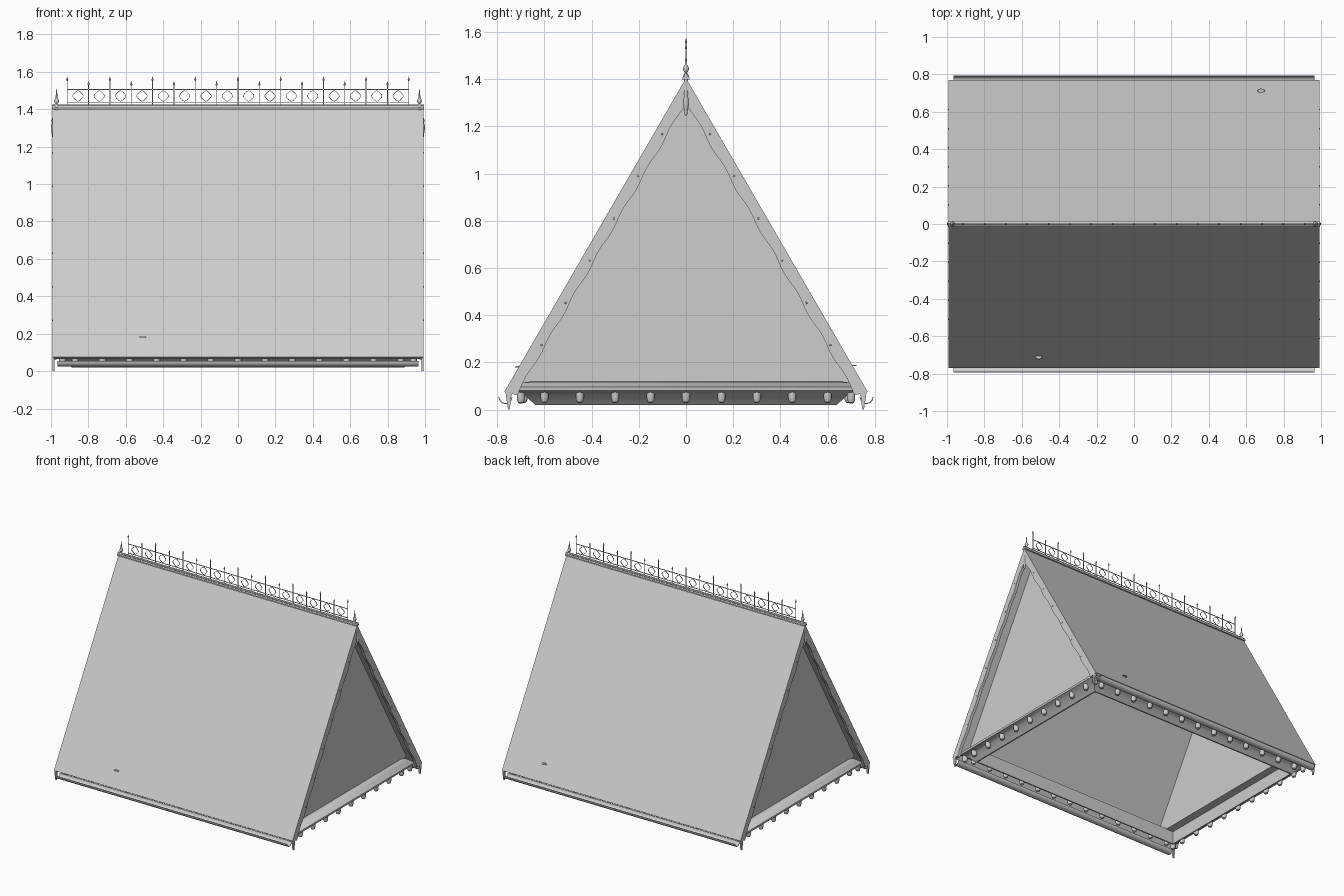
import bpy, bmesh, math
from mathutils import Vector, Matrix

if "Cube" in bpy.data.objects:
    bpy.data.objects.remove(bpy.data.objects["Cube"])

grey = bpy.data.materials.new("light_grey")
grey.diffuse_color = (0.61, 0.61, 0.61, 1)
grey.use_nodes = True
grey.node_tree.nodes["Principled BSDF"].inputs["Base Color"].default_value = grey.diffuse_color


def finish(bm, name, smooth=False):
    bmesh.ops.recalc_face_normals(bm, faces=bm.faces)
    me = bpy.data.meshes.new(name)
    bm.to_mesh(me)
    bm.free()
    me.materials.append(grey)
    ob = bpy.data.objects.new(name, me)
    bpy.context.collection.objects.link(ob)
    if smooth:
        bpy.ops.object.select_all(action='DESELECT')
        ob.select_set(True)
        bpy.context.view_layer.objects.active = ob
        bpy.ops.object.shade_smooth_by_angle(angle=math.radians(40))
    return ob


def add_prism(bm, pts, x0, x1):
    """Extrude a (y, z) outline along x."""
    a = [bm.verts.new((x0, y, z)) for y, z in pts]
    b = [bm.verts.new((x1, y, z)) for y, z in pts]
    bm.faces.new(a)
    bm.faces.new(b[::-1])
    for i in range(len(pts)):
        j = (i + 1) % len(pts)
        bm.faces.new((a[i], b[i], b[j], a[j]))


def add_box(bm, c, s):
    m = Matrix.Translation(c) @ Matrix.Diagonal((*s, 1))
    bmesh.ops.create_cube(bm, size=1, matrix=m)


def add_lathe(bm, profile, loc, n=12):
    """Revolve (radius, z) points about a vertical axis."""
    rows = []
    for r, z in profile:
        rows.append([bm.verts.new((loc[0] + r * math.cos(math.tau * i / n),
                                   loc[1] + r * math.sin(math.tau * i / n), loc[2] + z)) for i in range(n)])
    for a, b in zip(rows, rows[1:]):
        for i in range(n):
            j = (i + 1) % n
            bm.faces.new((a[i], a[j], b[j], b[i]))
    bm.faces.new(rows[0][::-1])
    bm.faces.new(rows[-1])


# Roof: both slopes as one folded slab
bm = bmesh.new()
add_prism(bm, [(0, 1.405), (0.77, 0.075), (0.752, 0.064), (0, 1.363), (-0.752, 0.064), (-0.77, 0.075)], -0.99, 0.99)
finish(bm, "roof_slopes")

# Recessed thick gable walls
bm = bmesh.new()
for s in (-1, 1):
    add_prism(bm, [(0, 1.37), (0.725, 0.115), (-0.725, 0.115)], s * 0.82, s * 0.895)
finish(bm, "gable_walls")

# Cornice: moulding swept round the rectangular opening
profile = [(0, 0.02), (0.01, 0.02), (0.02, 0.03), (0.045, 0.054), (0.07, 0.071), (0.088, 0.08),
           (0.09, 0.095), (0.075, 0.102), (0.06, 0.115), (0.02, 0.12), (0, 0.12)]
bm = bmesh.new()
rows = [[bm.verts.new((sx * (0.88 + o), sy * (0.63 + o), z)) for o, z in profile]
        for sx, sy in ((1, 1), (-1, 1), (-1, -1), (1, -1))]
for k in range(4):
    a, b = rows[k], rows[(k + 1) % 4]
    for i in range(len(profile)):
        j = (i + 1) % len(profile)
        bm.faces.new((a[i], a[j], b[j], b[i]))
finish(bm, "cornice", True)

# Brackets under the cornice on all four sides
bm = bmesh.new()
knob = [(0.006, 0), (0.013, 0.004), (0.016, 0.013), (0.018, 0.022), (0.018, 0.046)]
for s in (-1, 1):
    for i in range(-4, 5):
        add_lathe(bm, knob, (s * 0.938, i * 0.15, 0.028), 10)
    for i in range(-6, 7):
        add_lathe(bm, knob, (i * 0.145, s * 0.688, 0.028), 10)
    for t in (-1, 1):
        add_lathe(bm, knob, (s * 0.938, t * 0.7, 0.026), 10)
finish(bm, "cornice_brackets", True)


# Bargeboards with a gently wavy lower edge, bosses and pointed feet
def slope(t, w):
    """Point at fraction t down the slope, w below the roof edge."""
    return (0.77 * t - 0.866 * w, 1.405 - 1.33 * t - 0.5 * w)


bm = bmesh.new()
N = 60
low = []
for i in range(N + 1):
    t = 0.07 + 0.92 * i / N
    low.append(slope(t, 0.051 - 0.004 * math.cos(math.tau * (t * 7.5 - 1))))
for s in (-1, 1):
    for t in (-1, 1):
        outline = [(0, 1.405), (0.77, 0.075)] + low[::-1] + [(0, 1.305)]
        add_prism(bm, [(t * y, z) for y, z in outline], s * 0.97, s * 0.992)
        add_prism(bm, [(t * y, z) for y, z in ((0.735, 0.1), (0.765, 0.075), (0.754, 0), (0.747, 0))],
                  s * 0.98, s * 0.992)
finish(bm, "bargeboards")

bm = bmesh.new()
for s in (-1, 1):
    for t in (-1, 1):
        for k in range(1, 7):
            y = 0.102 * k
            c = Matrix.Translation((s * 0.991, t * y, 1.347 - 1.755 * y))
            bmesh.ops.create_uvsphere(bm, u_segments=8, v_segments=6, radius=0.0045, matrix=c)
finish(bm, "bargeboard_bosses", True)

# Half-round gutters on both eaves
bm = bmesh.new()
arc = []
for r, order in ((0.029, 1), (0.025, -1)):
    pts = [(0.765 + r * math.cos(math.pi * (1 + i / 10)), 0.053 + r * math.sin(math.pi * (1 + i / 10)))
           for i in range(11)]
    arc += pts[::order]
for t in (-1, 1):
    add_prism(bm, [(t * y, z) for y, z in arc], -0.965, 0.965)
finish(bm, "gutters", True)

# Ridge cap with a rounded roll above a saddle
bm = bmesh.new()
add_prism(bm, [(0, 1.42), (0.015, 1.408), (0.015, 1.398), (-0.015, 1.398), (-0.015, 1.408)], -0.995, 0.995)
add_prism(bm, [(0.009 * math.cos(math.tau * i / 10), 1.416 + 0.009 * math.sin(math.tau * i / 10))
               for i in range(10)], -0.995, 0.995)
finish(bm, "ridge_cap")

# Ridge cresting: rails, spear posts and rings
bm = bmesh.new()
for z in (1.437, 1.505):
    add_box(bm, (0, 0, z), (1.826, 0.004, 0.004))
step = 1.826 / 16
for i in range(17):
    x = -0.913 + step * i
    top = 1.575 if i % 2 == 0 else 1.55
    add_box(bm, (x, 0, (1.415 + top - 0.02) / 2), (0.004, 0.004, top - 0.02 - 1.415))
    add_lathe(bm, [(0.002, -0.024), (0.006, -0.018), (0.0005, 0)], (x, 0, top), 6)
finish(bm, "cresting_rails")

bm = bmesh.new()
for i in range(16):
    c = Vector((-0.913 + step * (i + 0.5), 0, 1.471))
    rows = []
    for k in range(16):
        a = math.tau * k / 16
        d = Vector((math.cos(a), 0, math.sin(a)))
        r = 0.026 + 0.0025 * math.cos(4 * a)
        rows.append([bm.verts.new(c + d * (r + u) + Vector((0, v, 0)))
                     for u, v in ((-0.0015, -0.002), (0.0015, -0.002), (0.0015, 0.002), (-0.0015, 0.002))])
    for k in range(16):
        a, b = rows[k], rows[(k + 1) % 16]
        for m in range(4):
            n = (m + 1) % 4
            bm.faces.new((a[m], a[n], b[n], b[m]))
finish(bm, "cresting_rings")

# Finials at the ridge ends and pendants on the gable peaks
bm = bmesh.new()
finial = [(0.008, 0), (0.012, 0.008), (0.013, 0.016), (0.009, 0.026), (0.004, 0.032), (0.009, 0.038),
          (0.013, 0.048), (0.011, 0.057), (0.005, 0.066), (0.004, 0.085), (0.0005, 0.118)]
pendant = [(0.004, 0), (0.008, 0.008), (0.006, 0.016), (0.009, 0.026), (0.013, 0.05),
           (0.011, 0.07), (0.008, 0.08), (0.01, 0.09), (0.008, 0.105)]
for s in (-1, 1):
    add_lathe(bm, finial, (s * 0.97, 0, 1.395))
    add_lathe(bm, pendant, (s * 0.987, 0, 1.247))
finish(bm, "finials_and_pendants", True)

# Small roof vents, one per slope
bm = bmesh.new()
for x, y, z in ((-0.51, -0.712, 0.182), (0.68, 0.712, 0.187)):
    m = Matrix.Translation((x, y, z)) @ Matrix.Diagonal((0.02, 0.012, 0.006, 1))
    bmesh.ops.create_cone(bm, cap_ends=True, segments=12, radius1=1, radius2=0.8, depth=1, matrix=m)
finish(bm, "roof_vents")
